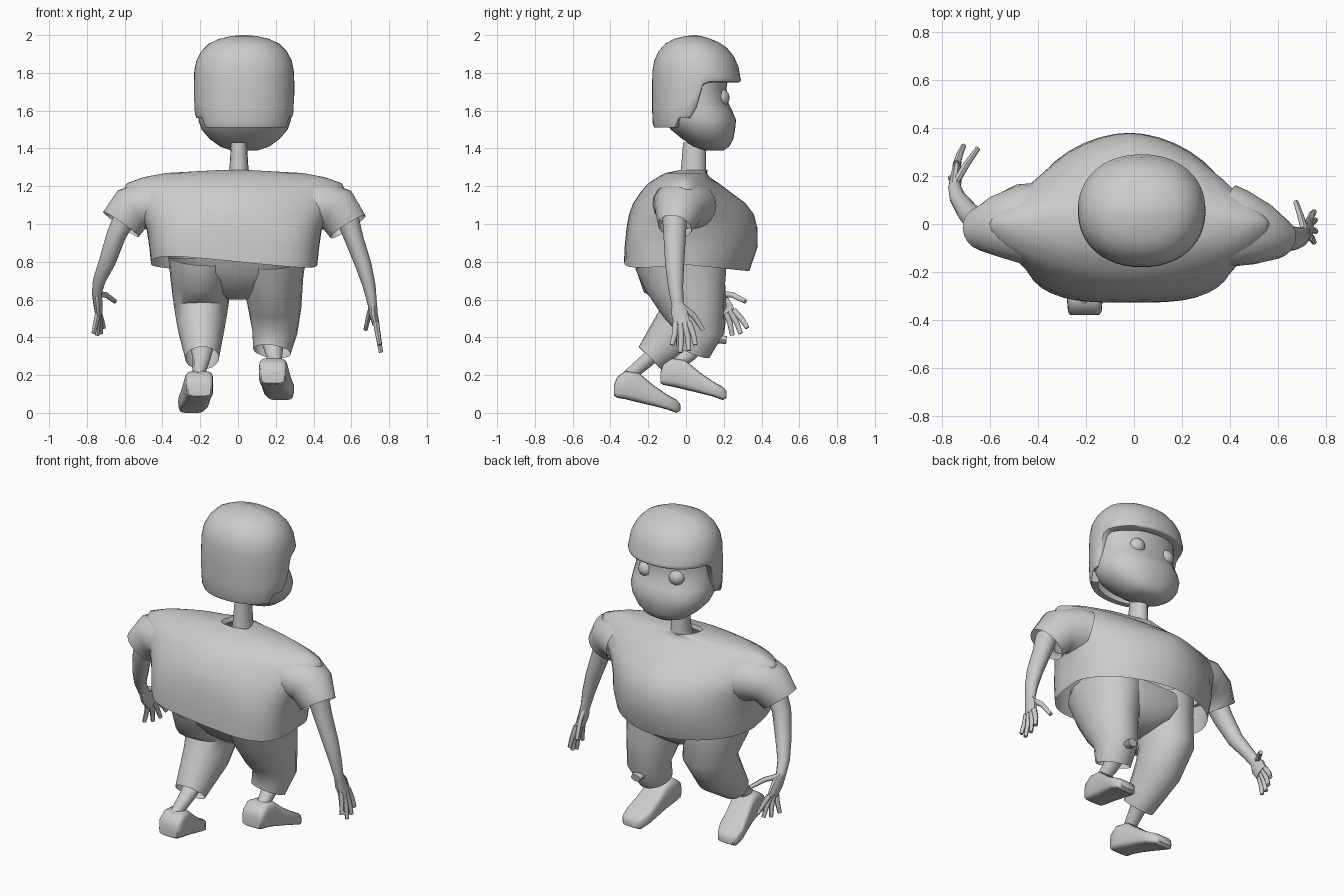
import bpy, bmesh
from math import sin, cos, pi, radians
from mathutils import Vector


def loft(name, rings, cap_a=True, cap_b=True, angle=45):
    """Skin a list of closed rings into one object."""
    bm = bmesh.new()
    vr = [[bm.verts.new(p) for p in r] for r in rings]
    n = len(rings[0])
    for a, b in zip(vr, vr[1:]):
        for i in range(n):
            j = (i + 1) % n
            bm.faces.new((a[i], a[j], b[j], b[i]))
    if cap_a:
        bm.faces.new(vr[0])
    if cap_b:
        bm.faces.new(vr[-1])
    bmesh.ops.recalc_face_normals(bm, faces=bm.faces)
    me = bpy.data.meshes.new(name)
    bm.to_mesh(me)
    bm.free()
    ob = bpy.data.objects.new(name, me)
    bpy.context.collection.objects.link(ob)
    bpy.ops.object.select_all(action='DESELECT')
    ob.select_set(True)
    bpy.context.view_layer.objects.active = ob
    bpy.ops.object.shade_smooth_by_angle(angle=radians(angle))
    return ob


def power(v, n):
    return (1 if v >= 0 else -1) * abs(v) ** (2 / n)


def section(cx, rx, y0, y1, z, n_back=2.0, n_front=2.0, sides=32, ymid=None):
    """Horizontal ring with separate back and front bulge; z may be a function."""
    ym = (y0 + y1) / 2 if ymid is None else ymid
    pts = []
    for i in range(sides):
        a = 2 * pi * i / sides
        n = n_front if sin(a) >= 0 else n_back
        x = cx + rx * power(cos(a), n)
        s = power(sin(a), n)
        y = ym + s * ((y1 - ym) if s >= 0 else (ym - y0))
        pts.append((x, y, z(x, s) if callable(z) else z))
    return pts


def tube(name, path, sides=12, cap_a=True, cap_b=True, ref=(1, 0, 0)):
    """Sweep ellipses (x, y, z, half size along ref, half size across) along a path."""
    c = [Vector(p[:3]) for p in path]
    ref = Vector(ref)
    rings = []
    for i, p in enumerate(path):
        t = Vector((0, 0, 0))
        if i > 0:
            t += (c[i] - c[i - 1]).normalized()
        if i < len(c) - 1:
            t += (c[i + 1] - c[i]).normalized()
        t.normalize()
        u = (ref - t * t.dot(ref)).normalized()
        v = t.cross(u)
        rings.append([c[i] + u * p[3] * cos(2 * pi * k / sides)
                      + v * p[4] * sin(2 * pi * k / sides) for k in range(sides)])
    return loft(name, rings, cap_a, cap_b)


# Face with wide cheeks and muzzle: z, half width, back y, front y
FACE = [(1.39, .07, .10, .20), (1.41, .13, .04, .23), (1.45, .185, -.02, .25),
        (1.5, .228, -.08, .26), (1.55, .245, -.12, .265), (1.6, .245, -.14, .245),
        (1.65, .24, -.15, .22), (1.72, .238, -.155, .215), (1.82, .235, -.155, .23)]
loft("face", [section(.035, w, b, f, z, 2.2, 2.2) for z, w, b, f in FACE], True, False)

# Eyes
for side, x in (("left", -.07), ("right", .135)):
    bpy.ops.mesh.primitive_uv_sphere_add(segments=16, ring_count=10, radius=.048,
                                         location=(x, .183, 1.668))
    bpy.context.object.name = side + "_eye"
    bpy.ops.object.shade_smooth()

# Hair: dome, low at the back, cut high above the face
DOME = [(.04, 2.0), (.25, 1.995), (.5, 1.98), (.7, 1.955), (.85, 1.915), (.95, 1.865), (.99, 1.81)]


def hair_bottom(s):
    t = min(1, max(0, (s + .1) / .28))
    return 1.51 + .05 * (s > -.5) + .19 * t * t * (3 - 2 * t)


def hair_ring(scale, level):
    pts = []
    for i in range(48):
        a = 2 * pi * i / 48
        s = sin(a)
        x = .032 + .266 * scale * power(cos(a), 2.15)
        y = .055 + .235 * scale * power(s, 2.15)
        pts.append((x, y, level(s, scale)))
    return pts


rings = [hair_ring(k, lambda s, q, z=z: z - .035 * max(0, s) * q) for k, z in DOME]
for f, k in ((.3, 1), (.65, 1), (.92, .985), (1, .95), (1, .8)):
    rings.append(hair_ring(k, lambda s, q, f=f: (1.81 - .035 * max(0, s)) * (1 - f) + hair_bottom(s) * f))
loft("hair", rings, True, False, 50)

tube("neck", [(.005, .04, 1.25, .06, .072), (.005, .04, 1.3, .05, .066), (.005, .045, 1.43, .042, .06)], 16, False, False)

# Loose shirt, open at hem and neck: z, half width, back y, front y, back and front squareness
hem = lambda x, s: .785 - .035 * max(0, s) + (.015 - .1 * x) * max(0, -s)
SHIRT = [(hem, .44, -.328, .335, 3.4, 1.85), (.88, .45, -.325, .38, 3.4, 1.85),
         (.98, .465, -.315, .378, 3.1, 1.75), (1.05, .51, -.302, .36, 2.4, 1.6),
         (1.11, .56, -.28, .315, 2, 1.5), (1.17, .59, -.24, .235, 1.8, 1.5),
         (1.215, .57, -.2, .175, 1.8, 1.6), (1.248, .48, -.15, .125, 1.8, 1.8),
         (1.27, .36, -.11, .11, 2, 2), (1.285, .09, -.035, .115, 2, 2), (1.26, .08, -.03, .11, 2, 2)]
loft("shirt", [section(-.02, w, b, f, z, nb, nf, 40, .0) for z, w, b, f, nb, nf in SHIRT], False, False, 60)

# Sleeves with open cuffs
for side, path in (
        ("left", [(-.42, 0, 1.09, .17, .135), (-.48, 0, 1.1, .165, .135), (-.565, -.01, 1.075, .13, .125),
                  (-.62, -.02, .998, .095, .115)]),
        ("right", [(.37, 0, 1.09, .17, .135), (.43, -.02, 1.1, .165, .135), (.525, -.04, 1.075, .13, .125),
                   (.583, -.06, .985, .09, .11)])):
    tube(side + "_sleeve", path, 20, False, False, (0, 1, 0))

# Arms
tube("left_arm", [(-.6, -.01, 1.03, .06, .065), (-.645, .0, .94, .052, .058), (-.692, .05, .8, .045, .045),
                  (-.735, .11, .7, .034, .036), (-.748, .155, .63, .026, .032)], 12, False)
tube("right_arm", [(.58, -.06, 1.03, .06, .065), (.615, -.06, .92, .05, .058), (.665, -.06, .78, .043, .05),
                   (.695, -.055, .67, .034, .04), (.712, -.045, .57, .024, .032)], 12, False)

# Hands: palm plus fingers, the last finger being the thumb
HANDS = {
    "left": ([(-.748, .15, .64, .026, .03), (-.743, .18, .59, .025, .05), (-.738, .22, .53, .02, .045)],
             [(-.765, .19, .42), (-.745, .245, .41), (-.725, .29, .42), (-.71, .325, .45), (-.65, .315, .59)]),
    "right": ([(.712, -.045, .58, .024, .032), (.715, -.035, .53, .024, .045), (.73, -.02, .47, .019, .045)],
              [(.75, -.075, .36), (.757, -.03, .32), (.755, .015, .33), (.75, .05, .36), (.675, .09, .44)])}
for side, (palm, tips) in HANDS.items():
    tube(side + "_palm", palm, 10)
    end = Vector(palm[-1][:3])
    for i, tip in enumerate(tips):
        tip = Vector(tip)
        if i < 4:
            base = end + Vector((0, (i - 1.5) * .022, .012))
        else:
            base = Vector(palm[0][:3]) + Vector((0, .015, -.01))
        mid = base.lerp(tip, .5) + Vector((0, .006, .015 if i == 4 else 0))
        tube(f"{side}_finger_{i + 1}", [(*base, .016, .017), (*mid, .014, .015), (*tip, .011, .012)], 8)

# Trousers: seat and two bent legs with open hems
loft("trouser_seat", [section(0, w, b, f, z, 2.5, 2.5) for z, w, b, f in
                      [(.6, .05, -.09, .1), (.66, .2, -.17, .19), (.74, .325, -.24, .21), (.82, .36, -.275, .21)]],
     True, False)
tube("left_trouser_leg", [(-.19, -.03, .82, .18, .245), (-.197, -.01, .7, .16, .222), (-.195, .045, .57, .145, .17),
                          (-.195, -.03, .45, .125, .145), (-.19, -.19, .29, .09, .085)], 20, False, False)
tube("right_trouser_leg", [(.18, -.03, .82, .18, .245), (.185, 0, .7, .16, .22), (.195, .04, .55, .14, .165),
                           (.195, .075, .43, .12, .13), (.18, .035, .325, .1, .095)], 20, False, False)
tube("knee_knob", [(.19, .14, .395, .035, .025), (.19, .215, .385, .03, .022)], 10)

# Shins
tube("left_shin", [(-.19, -.14, .34, .06, .045), (-.195, -.21, .275, .045, .04), (-.21, -.31, .19, .03, .035)], 10)
tube("right_shin", [(.185, .07, .38, .06, .05), (.19, .02, .31, .045, .04), (.2, -.07, .24, .03, .035)], 10)

# Shoes lofted heel to toe: y, bottom z, top z, centre x, half width
SHOE = [(-.38, .09, .15, 0, .06), (-.365, .08, .19, 0, .07), (-.32, .072, .222, 0, .074),
        (-.25, .055, .212, -.008, .072), (-.17, .036, .145, -.02, .076), (-.1, .018, .097, -.032, .08),
        (-.05, .0, .07, -.04, .066), (-.03, .012, .045, -.042, .045)]
for side, m, dx, dy, dz in (("left", 1, -.205, 0, 0), ("right", -1, .185, .245, .068)):
    loft(side + "_shoe", [[(dx + m * cx + w * power(cos(2 * pi * k / 20), 4.5), y + dy,
                            dz + (b + t) / 2 + (t - b) / 2 * power(sin(2 * pi * k / 20), 4.5))
                           for k in range(20)] for y, b, t, cx, w in SHOE])
